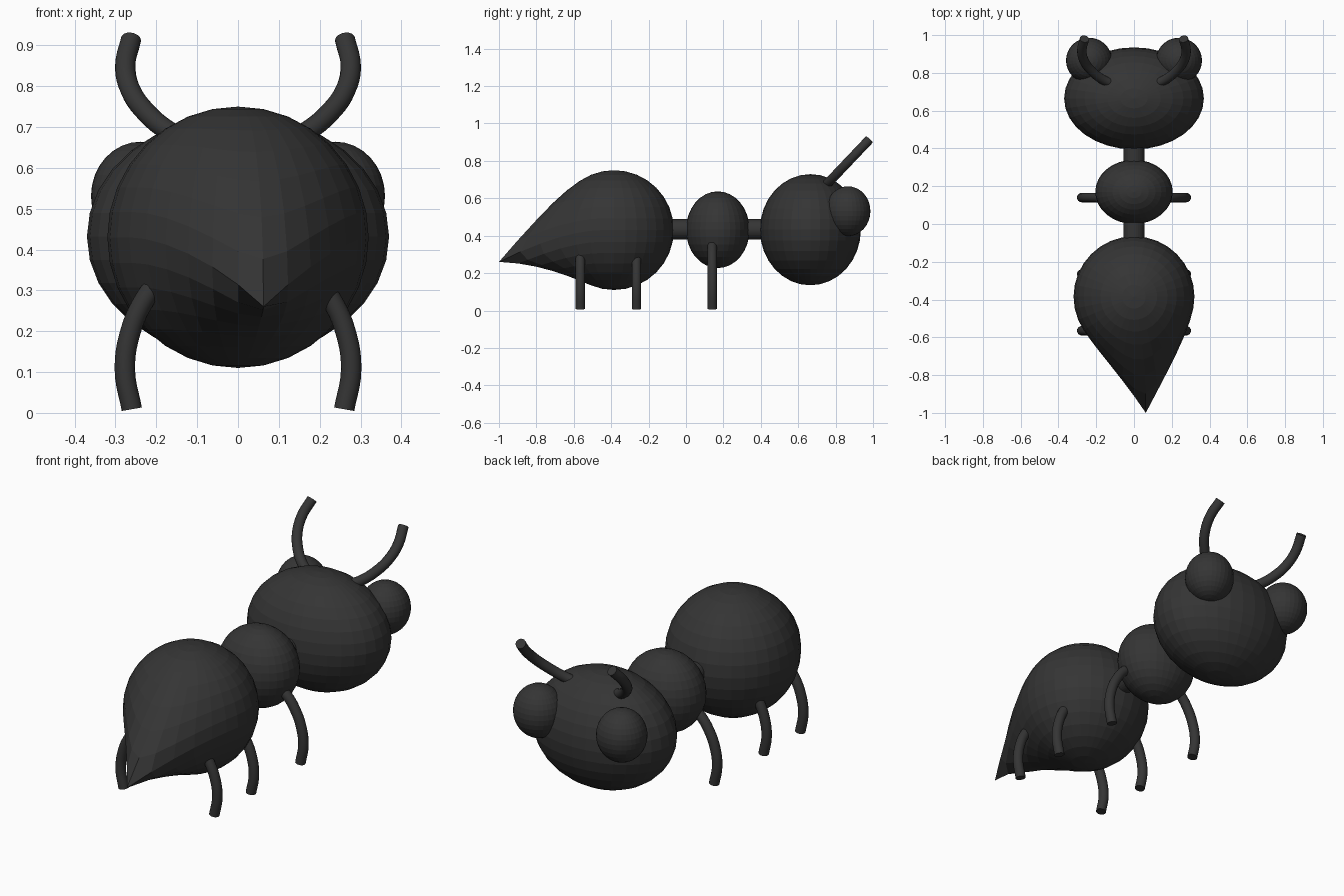
import bpy, math
from mathutils import Vector

if "Cube" in bpy.data.objects:
    bpy.data.objects.remove(bpy.data.objects["Cube"])

mat = bpy.data.materials.new("dark_shell")
mat.diffuse_color = (0.035, 0.035, 0.035, 1)
mat.use_nodes = True
mat.node_tree.nodes["Principled BSDF"].inputs["Base Color"].default_value = mat.diffuse_color


def finish(ob, name):
    ob.name = name
    ob.data.materials.append(mat)
    return ob


def ball(name, loc, radii):
    bpy.ops.mesh.primitive_uv_sphere_add(segments=32, ring_count=16, radius=1, location=loc)
    ob = bpy.context.object
    ob.scale = radii
    bpy.ops.object.transform_apply(location=True, rotation=False, scale=True)
    return finish(ob, name)


def tube(name, pts, radius=0.025):
    cu = bpy.data.curves.new(name, 'CURVE')
    cu.dimensions = '3D'
    cu.bevel_depth = radius
    cu.bevel_resolution = 6
    cu.use_fill_caps = True
    sp = cu.splines.new('BEZIER')
    sp.resolution_u = 5
    sp.bezier_points.add(len(pts) - 1)
    for bp, p in zip(sp.bezier_points, pts):
        bp.co = p
        bp.handle_left_type = bp.handle_right_type = 'AUTO'
    ob = bpy.data.objects.new(name, cu)
    bpy.context.collection.objects.link(ob)
    return finish(ob, name)


# Body segments
ball("head", (0, 0.665, 0.432), (0.37, 0.27, 0.297))
ball("thorax", (0, 0.17, 0.432), (0.205, 0.17, 0.205))
abdomen = ball("abdomen", (0, -0.385, 0.43), (0.32, 0.32, 0.32))

# Pull one equator vertex out into the pointed tail, with a sharp falloff
a = math.radians(11.25)
tip = Vector((0.32 * math.sin(a), -0.385 - 0.32 * math.cos(a), 0.43))
pull = Vector((0, -1.0 - tip.y, 0.26 - tip.z))
for v in abdomen.data.vertices:
    d = max(0, 1 - (v.co - tip).length / 0.36)
    v.co += pull * d * d

# Waist joining the segments
bpy.ops.mesh.primitive_cylinder_add(vertices=32, radius=0.055, depth=0.6,
                                    location=(0, 0.16, 0.434), rotation=(math.pi / 2, 0, 0))
finish(bpy.context.object, "waist")

leg_arc = [(0.13, 0.375), (0.185, 0.335), (0.23, 0.275), (0.263, 0.2), (0.277, 0.105), (0.26, 0.009)]
antenna_arc = [(0.12, 0.665), (0.17, 0.69), (0.227, 0.738), (0.263, 0.79), (0.276, 0.85), (0.262, 0.914)]

for side, s in (("left", -1), ("right", 1)):
    # Eyes
    ball(f"eye_{side}", (s * 0.238, 0.866, 0.531), (0.122, 0.12, 0.133))
    # Antennae lie in a plane leaning forward
    tube(f"antenna_{side}", [(s * x, 0.98 + (z - 0.914) * 0.95, z) for x, z in antenna_arc])
    # Three pairs of legs
    for place, y in (("front", 0.14), ("middle", -0.265), ("rear", -0.565)):
        arc = leg_arc if place != "rear" else leg_arc[1:]
        tube(f"{place}_leg_{side}", [(s * x, y, z) for x, z in arc])
